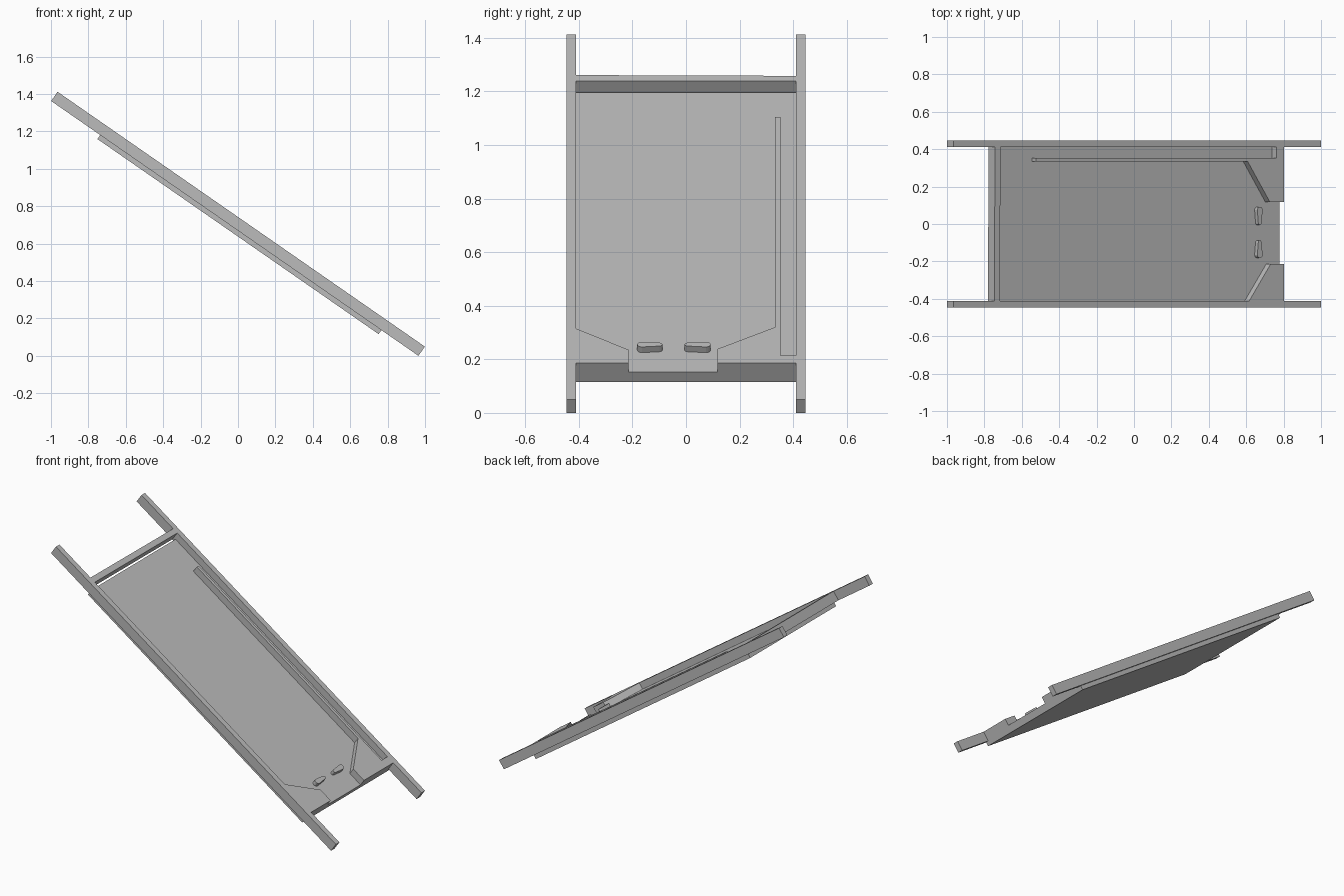
import bpy, bmesh, math

cube = bpy.data.objects.get("Cube")
if cube:
    bpy.data.objects.remove(cube, do_unlink=True)

TILT = math.radians(34.75)   # slope of the whole table
CENTRE_Z = 0.706
TOP, FLOOR, BOTTOM = 0.03, -0.012, -0.056   # heights across the slope
INNER, OUTER = 0.411, 0.446                 # rail faces
LOW_END = 0.954

grey = bpy.data.materials.new("plain grey")
grey.use_nodes = True
colour = (0.5, 0.5, 0.5, 1)
grey.diffuse_color = colour
grey.node_tree.nodes["Principled BSDF"].inputs["Base Color"].default_value = colour


def prism(name, outline, low, high):
    """Extrude an outline (down-slope, across) between two heights, then tilt it."""
    bm = bmesh.new()
    face = bm.faces.new([bm.verts.new((u, y, low)) for u, y in outline])
    top = bmesh.ops.extrude_face_region(bm, geom=[face])["geom"]
    for v in top:
        if isinstance(v, bmesh.types.BMVert):
            v.co.z = high
    bmesh.ops.recalc_face_normals(bm, faces=bm.faces)
    mesh = bpy.data.meshes.new(name)
    bm.to_mesh(mesh)
    bm.free()
    mesh.materials.append(grey)
    obj = bpy.data.objects.new(name, mesh)
    obj.location.z = CENTRE_Z
    obj.rotation_euler.y = TILT
    bpy.context.collection.objects.link(obj)
    return obj


def rect(u0, u1, y0, y1):
    return [(u0, y0), (u1, y0), (u1, y1), (u0, y1)]


def flipper(name, wide_y, tip_y, u):
    """Tapered paddle with a large and a small rounded end."""
    out = math.copysign(1, wide_y - tip_y)
    points = []
    for y, radius, way in ((wide_y, 0.017, out), (tip_y, 0.011, -out)):
        for i in range(7):
            a = math.pi * i / 6
            points.append((u + way * radius * math.cos(a),
                           y + way * radius * (math.sin(a) - 1)))
    return prism(name, points, FLOOR - 0.005, 0.014)


# Long side rails
for side, name in ((1, "left_rail"), (-1, "right_rail")):
    y0, y1 = sorted((side * INNER, side * OUTER))
    prism(name, rect(-1.195, 1.195, y0, y1), -TOP, TOP)

# Sloping playfield board
prism("playfield_under_board", rect(-0.876, LOW_END, -0.43, 0.43), BOTTOM, -TOP)
prism("playfield_surface", rect(-0.876, LOW_END, -INNER, INNER), -TOP, FLOOR)

# Cross bar at the high end, very slightly skewed
prism("upper_cross_bar", [(-0.93, -INNER), (-0.893, -INNER),
                          (-0.89, INNER), (-0.925, INNER)], -TOP, TOP)

# Angled corner guide
prism("corner_guide", [(0.729, -INNER), (LOW_END, -INNER),
                       (LOW_END, -0.215), (0.868, -0.215)], FLOOR, TOP)

# Opposite guide joined to the launch lane divider
prism("lane_divider_guide", [(-0.657, 0.333), (0.72, 0.333), (0.863, 0.118),
                             (LOW_END, 0.118), (LOW_END, INNER), (0.905, INNER),
                             (0.905, 0.352), (-0.657, 0.352)], FLOOR, TOP)

# Pair of flippers near the drain
flipper("left_flipper", 0.092, -0.005, 0.81)
flipper("right_flipper", -0.182, -0.088, 0.81)
